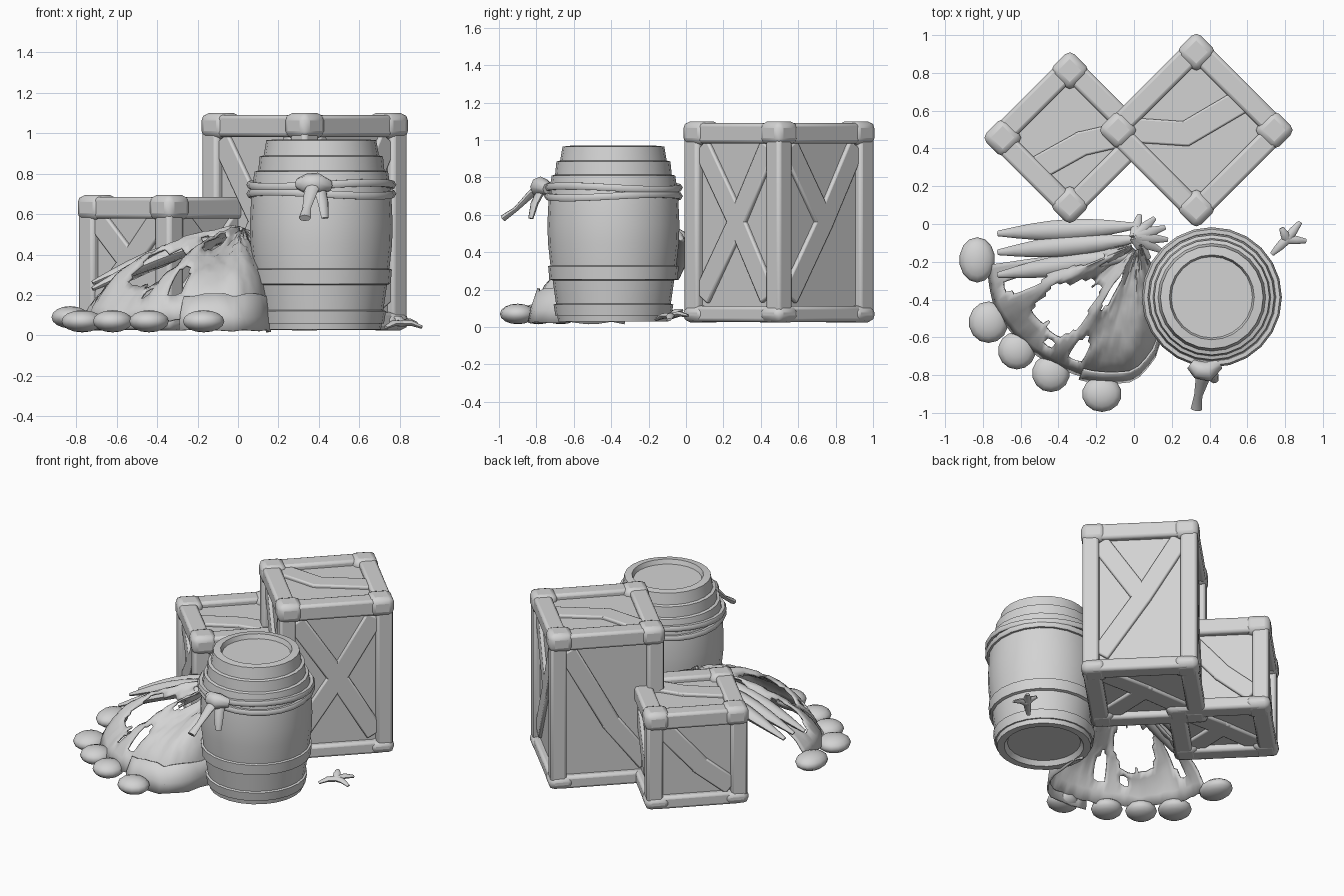
import bpy, bmesh, math, random
from mathutils import Vector, Matrix

cube = bpy.data.objects.get("Cube")
if cube:
    bpy.data.objects.remove(cube, do_unlink=True)

random.seed(4)
grey = bpy.data.materials.new("plain grey")
grey.use_nodes = True
grey.diffuse_color = (0.65, 0.65, 0.65, 1)
grey.node_tree.nodes["Principled BSDF"].inputs["Base Color"].default_value = (0.65, 0.65, 0.65, 1)


def finish(bm, name, matrix=Matrix(), bevel=0, angle=35, thickness=0):
    """Turn a bmesh into a shaded object."""
    mesh = bpy.data.meshes.new(name)
    bmesh.ops.recalc_face_normals(bm, faces=bm.faces)
    bm.to_mesh(mesh)
    bm.free()
    mesh.materials.append(grey)
    obj = bpy.data.objects.new(name, mesh)
    bpy.context.collection.objects.link(obj)
    obj.matrix_world = matrix
    if thickness:
        obj.modifiers.new("cloth thickness", "SOLIDIFY").thickness = thickness
    if bevel:
        mod = obj.modifiers.new("soft edges", "BEVEL")
        mod.width, mod.segments = bevel, 2
    bpy.ops.object.select_all(action="DESELECT")
    obj.select_set(True)
    bpy.context.view_layer.objects.active = obj
    bpy.ops.object.shade_smooth_by_angle(angle=math.radians(angle))


def box(bm, centre, size, rot=Matrix()):
    m = Matrix.Translation(centre) @ rot.to_4x4() @ Matrix.Diagonal((*size, 1))
    bmesh.ops.create_cube(bm, size=1, matrix=m)


def beams(bm, pts, normal, width, depth):
    """Flat crooked plank through pts, lying square to normal."""
    for p, q in zip(pts, pts[1:]):
        along = (q - p).normalized()
        rot = Matrix((along, normal.cross(along), normal)).transposed()
        box(bm, (p + q) / 2, ((q - p).length + width * 0.4, width, depth), rot)


def tube(name, points, radii, flat=1.0, sides=8, closed=False):
    """Round strand through points, with a radius at each."""
    bm = bmesh.new()
    pts = [Vector(p) for p in points]
    rings, n = [], len(pts)
    for i, p in enumerate(pts):
        a = pts[i - 1] if closed or i else p
        b = pts[(i + 1) % n] if closed or i < n - 1 else p
        d = (b - a).normalized()
        side = d.cross(Vector((0, 0, 1))).normalized()
        up = side.cross(d)
        ring = []
        for k in range(sides):
            t = math.tau * k / sides
            ring.append(bm.verts.new(p + radii[i] * (side * math.cos(t) + up * math.sin(t) * flat)))
        rings.append(ring)
    for i in range(n if closed else n - 1):
        r, s = rings[i], rings[(i + 1) % n]
        for k in range(sides):
            bm.faces.new((r[k], r[k - 1], s[k - 1], s[k]))
    if not closed:
        bm.faces.new(rings[0])
        bm.faces.new(rings[-1])
    finish(bm, name, angle=60)


# Crates: recessed panels, corner posts, rails, corner caps and crooked braces
FORK = [((-0.9, -0.9), (0.05, 0.0), (0.9, 0.9)), ((-0.9, 0.9), (0.05, 0.0))]
CROSS = FORK[:1] + [((-0.9, 0.9), (0.05, 0.0), (0.9, -0.9))]
SLASH = [((-0.9, 0.9), (0.1, -0.25), (0.9, -0.9))]


def crate(name, x, y, half, top, sides, lid):
    place = Matrix.Translation((x, y, 0)) @ Matrix.Rotation(math.radians(45), 4, "Z")
    base, rail = 0.025, 0.115
    mid, tall = (top + base) / 2, top - base
    wall, inner, edge = half - 0.045, half - rail / 2 - 0.004, half - rail / 2
    bm = bmesh.new()
    box(bm, (0, 0, mid), (2 * wall, 2 * wall, tall - 0.09))
    finish(bm, name + "_panels", place)

    frame, caps, braces = bmesh.new(), bmesh.new(), bmesh.new()
    for k in range(4):
        turn = Matrix.Rotation(k * math.pi / 2, 3, "Z")
        box(frame, turn @ Vector((edge, edge, mid)), (0.105, 0.105, tall - 0.05))
        for z, high in ((base + 0.045, 0.085), (top - 0.064, 0.108)):
            box(frame, turn @ Vector((0, -inner, z)), (2 * edge, rail, high), turn)
        for z, high in ((base + 0.045, 0.09), (top - 0.063, 0.126)):
            box(caps, turn @ Vector((half - 0.075, half - 0.075, z)), (0.158, 0.158, high), turn)
        for path in sides[k]:
            pts = [turn @ Vector((u * (half - 0.1), -wall - 0.004, mid + v * (tall / 2 - 0.11)))
                   for u, v in path]
            beams(braces, pts, turn @ Vector((0, -1, 0)), 0.12, 0.035)
    for z, sign, paths in ((top - 0.042, 1, lid), (base + 0.042, -1, FORK)):
        for path in paths:
            pts = [Vector((u * (half - 0.1), -v * (half - 0.1), z)) for u, v in path]
            beams(braces, pts, Vector((0, 0, sign)), 0.13, 0.035)
    finish(frame, name + "_frame", place, 0.018)
    finish(caps, name + "_corner_caps", place, 0.036)
    finish(braces, name + "_braces", place, 0.01)


crate("large_crate", 0.33, 0.497, 0.367, 1.1, (CROSS, FORK, SLASH, CROSS),
      [((-0.9, -0.9), (-0.2, -0.1), (0.95, 0.2))])
crate("small_crate", -0.34, 0.457, 0.326, 0.695, (CROSS, SLASH, SLASH, FORK),
      [((-0.95, 0.0), (0.1, 0.3), (0.9, 0.8))])

# Barrel: one turned profile with hoops and a recessed lid
BX, BY = 0.412, -0.388
profile = [(0, 0.06), (0.23, 0.06), (0.25, 0.03), (0.295, 0.03), (0.3, 0.06), (0.31, 0.06),
           (0.32, 0.12), (0.307, 0.125), (0.325, 0.25), (0.343, 0.255), (0.349, 0.325),
           (0.337, 0.33), (0.35, 0.45), (0.353, 0.55), (0.347, 0.68), (0.335, 0.78),
           (0.33, 0.81), (0.312, 0.815), (0.305, 0.885), (0.285, 0.89), (0.272, 0.965),
           (0.225, 0.97), (0.215, 0.94), (0, 0.94)]
bm = bmesh.new()
verts = [bm.verts.new((r, 0, z)) for r, z in profile]
edges = [bm.edges.new(pair) for pair in zip(verts, verts[1:])]
bmesh.ops.spin(bm, geom=verts + edges, axis=(0, 0, 1), cent=(0, 0, 0), angle=math.tau, steps=24)
bmesh.ops.remove_doubles(bm, verts=bm.verts, dist=0.0005)
finish(bm, "barrel", Matrix.Translation((BX, BY, 0)), angle=30)

# Rope wound twice round the barrel, with a knot and loose tails
for i, (z, tilt) in enumerate(((0.7, 0.01), (0.745, -0.01))):
    ring = [(BX + 0.35 * math.cos(t), BY + 0.35 * math.sin(t), z + tilt * math.sin(2 * t))
            for t in [math.tau * k / 24 for k in range(24)]]
    tube("rope_turn_%d" % (i + 1), ring, [0.021] * 24, sides=6, closed=True)
tube("rope_knot", [(0.3, -0.74, 0.75), (0.34, -0.77, 0.75), (0.39, -0.78, 0.75), (0.45, -0.74, 0.74)],
     [0.03, 0.05, 0.055, 0.03])
tube("rope_tail_long", [(0.38, -0.77, 0.76), (0.36, -0.83, 0.71), (0.34, -0.91, 0.63), (0.33, -0.98, 0.58)],
     [0.04, 0.035, 0.022, 0.03], 0.6)
tube("rope_tail_short", [(0.4, -0.77, 0.74), (0.42, -0.81, 0.66), (0.43, -0.83, 0.58)],
     [0.035, 0.03, 0.02], 0.6)

# Scrap of rope on the ground behind the barrel
scrap = Vector((0.81, -0.08, 0.06))
for i, end in enumerate(((0.07, 0.09, 0.0), (0.1, -0.01, -0.02), (-0.08, -0.08, -0.02), (-0.03, 0.06, 0.03))):
    end = Vector(end)
    tube("rope_scrap_%d" % (i + 1), [scrap, scrap + end * 0.5 + Vector((0, 0, 0.01)), scrap + end],
         [0.026, 0.022, 0.012], 0.7, 6)

# Torn sack: a folded fan of cloth falling from a peak beside the barrel
peak = Vector((0.03, -0.1, 0))
fan = ((188, 0.82), (205, 0.85), (225, 0.82), (250, 0.77), (268, 0.72),
       (278, 0.6), (286, 0.45), (300, 0.22))
START, SPAN = fan[0][0], fan[-1][0] - fan[0][0]


def fan_point(deg, t, z):
    """Point on the fan at a share t of its reach."""
    for (a, r), (b, s) in zip(fan, fan[1:]):
        if deg <= b:
            break
    reach = r + (s - r) * (deg - a) / (b - a)
    turn = math.radians(deg)
    return peak + Vector((math.cos(turn) * reach * t, math.sin(turn) * reach * t, z))


bm = bmesh.new()
rows, cols = 20, 56
grid = []
for j in range(cols + 1):
    deg = START + SPAN * j / cols
    column = []
    for i in range(rows + 1):
        t = 0.05 + 0.95 * i / rows
        fold = 0.05 * math.sin(math.radians(deg * 11)) * math.sin(math.pi * t)
        if deg > 243:
            z = 0.54 - 0.27 * t - 0.2 * t ** 9 + 0.3 * fold
        else:
            z = 0.54 - 0.32 * t ** 1.2 - 0.15 * t ** 9 + fold
        column.append(bm.verts.new(fan_point(deg, t, z + random.uniform(-0.012, 0.012))))
    grid.append(column)
for j in range(cols):
    deg = START + SPAN * (j + 0.5) / cols
    for i in range(rows):
        t = (i + 0.5) / rows
        ragged = random.uniform(-0.12, 0.12)
        middle = ((deg - 221) / 13) ** 2 + ((t - 0.58) / 0.22) ** 2 < 1 + 3 * ragged
        slit = 192 < deg < 248 and 0.2 < t < 0.92 and math.sin(deg * 0.45) + math.sin(t * 12 + deg * 0.12) > 0.85 + ragged
        if not (middle or slit):
            bm.faces.new((grid[j][i], grid[j + 1][i], grid[j + 1][i + 1], grid[j][i + 1]))
bmesh.ops.smooth_vert(bm, verts=bm.verts, factor=0.4, use_axis_x=True, use_axis_y=True, use_axis_z=True)
finish(bm, "sack_cloth", angle=50, thickness=0.012)

# Sack hem dropping to the ground around the solid lobe
bm = bmesh.new()
strips = []
for j in range(14):
    deg = 246 + 4 * j
    strips.append([bm.verts.new(fan_point(deg, grow, z + random.uniform(-0.01, 0.01)))
                   for z, grow in ((0.2, 0.95), (0.1, 1.0), (0.02, 1.02))])
for a, b in zip(strips, strips[1:]):
    for u in range(2):
        bm.faces.new((a[u], b[u], b[u + 1], a[u + 1]))
finish(bm, "sack_hem", angle=50, thickness=0.012)

# Rolled folds along the back, and the gathered neck of the sack
for i, (y0, y1, z0) in enumerate(((-0.05, -0.01, 0.26), (-0.15, -0.08, 0.26), (-0.27, -0.16, 0.23))):
    path = [(-0.72 + 0.74 * s, y0 + (y1 - y0) * s, z0 + (0.5 - z0) * s + 0.03 * math.sin(math.pi * s))
            for s in [k / 8 for k in range(9)]]
    tube("sack_fold_%d" % (i + 1), path,
         [0.015 + 0.04 * math.sin(math.pi * k / 8) for k in range(9)], 0.7)
for i in range(6):
    a = math.radians(-70 + 32 * i)
    end = Vector((0.03 + 0.15 * math.cos(a), -0.07 + 0.12 * math.sin(a), 0.46))
    tube("sack_neck_%d" % (i + 1), [(0.0, -0.07, 0.53), (end + Vector((0, -0.07, 0.53))) / 2, end],
         [0.025, 0.028, 0.012], 0.5, 6)

# Round fruit spilled around the sack
fruit = ((-0.83, -0.19, 0.095, 0.12, 0.09), (-0.77, -0.52, 0.105, 0.11, 0.07), (-0.62, -0.67, 0.1, 0.1, 0.07),
         (-0.44, -0.79, 0.1, 0.1, 0.07), (-0.17, -0.9, 0.105, 0.095, 0.07))
for i, (x, y, rx, ry, z) in enumerate(fruit):
    bm = bmesh.new()
    bmesh.ops.create_uvsphere(bm, u_segments=14, v_segments=8, radius=1)
    bmesh.ops.scale(bm, vec=(rx, ry, 0.055), verts=bm.verts)
    finish(bm, "fruit_%d" % (i + 1), Matrix.Translation((x, y, z)), angle=60)
